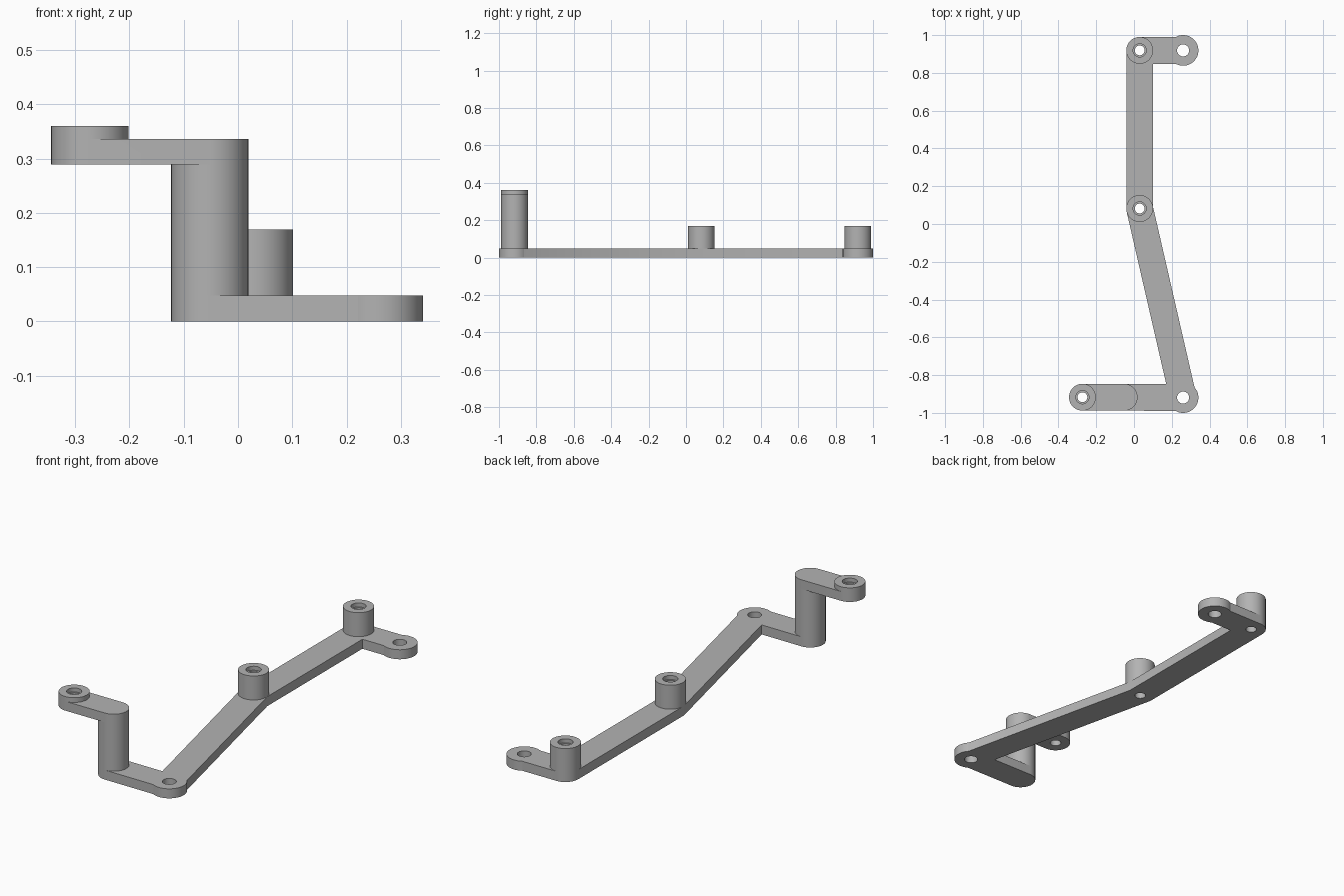
import bpy
import bmesh
import math
from mathutils import Vector
from mathutils.geometry import convex_hull_2d

cube = bpy.data.objects.get("Cube")
if cube:
    bpy.data.objects.remove(cube, do_unlink=True)

grey = bpy.data.materials.new("plain grey")
grey.use_nodes = True
COLOUR = (0.45, 0.45, 0.45, 1)
grey.diffuse_color = COLOUR
grey.node_tree.nodes["Principled BSDF"].inputs["Base Color"].default_value = COLOUR

# Main dimensions
R = 0.071          # arms, bosses and riser
EYE_R = 0.081      # eyelets
PLATE = 0.048      # plate thickness
BOSS_TOP = 0.169
ARM_LOW, ARM_TOP, COLLAR_TOP = 0.289, 0.336, 0.36

# Joint positions
back = Vector((0.03, 0.919))
middle = Vector((0.03, 0.082))
back_eye = Vector((0.26, 0.919))
front_eye = Vector((0.26, -0.919))
riser = Vector((-0.052, -0.917))
collar = Vector((-0.273, -0.917))


def slot(name, a, b, radius, z0, z1, sides=64):
    """Round-ended bar from a to b; a plain cylinder when a equals b."""
    points = []
    for centre in ([a] if a == b else [a, b]):
        for i in range(sides):
            t = 2 * math.pi * i / sides
            points.append(centre + radius * Vector((math.cos(t), math.sin(t))))
    ring = [points[i] for i in convex_hull_2d(points)]
    bm = bmesh.new()
    face = bm.faces.new([bm.verts.new((p.x, p.y, z0)) for p in ring])
    side = bmesh.ops.extrude_face_region(bm, geom=[face])["geom"]
    top = [v for v in side if isinstance(v, bmesh.types.BMVert)]
    bmesh.ops.translate(bm, verts=top, vec=(0, 0, z1 - z0))
    bmesh.ops.recalc_face_normals(bm, faces=bm.faces)
    mesh = bpy.data.meshes.new(name)
    bm.to_mesh(mesh)
    bm.free()
    mesh.materials.append(grey)
    obj = bpy.data.objects.new(name, mesh)
    bpy.context.collection.objects.link(obj)
    return obj


def combine(target, operation, tools):
    """Apply boolean operations and remove the tools."""
    for tool in tools:
        mod = target.modifiers.new("Boolean", "BOOLEAN")
        mod.operation = operation
        mod.solver = "EXACT"
        mod.object = tool
    graph = bpy.context.evaluated_depsgraph_get()
    mesh = bpy.data.meshes.new_from_object(target.evaluated_get(graph))
    target.modifiers.clear()
    target.data = mesh
    for tool in tools:
        bpy.data.objects.remove(tool, do_unlink=True)


def drill(target, centre, radius, z0, z1):
    combine(target, "DIFFERENCE", [slot("drill", centre, centre, radius, z0, z1)])


# Flat base link with two eyelets
base = slot("base_link", back, middle, R, 0, PLATE)
combine(base, "UNION", [
    slot("diagonal", middle, front_eye, R, 0, PLATE),
    slot("back_tab", back, back_eye, R, 0, PLATE),
    slot("front_tab", front_eye, riser, R, 0, PLATE),
    slot("back_eyelet", back_eye, back_eye, EYE_R, 0, PLATE),
    slot("front_eyelet", front_eye, front_eye, EYE_R, 0, PLATE),
])
for spot, radius in ((back_eye, 0.032), (front_eye, 0.032), (back, 0.026), (middle, 0.026)):
    drill(base, spot, radius, -0.1, 0.1)

# Screw bosses with a shallow counterbore
parts = [base]
for name, spot in (("back_boss", back), ("middle_boss", middle)):
    boss = slot(name, spot, spot, R, PLATE, BOSS_TOP)
    drill(boss, spot, 0.026, 0, 1)
    drill(boss, spot, 0.035, BOSS_TOP - 0.02, 1)
    parts.append(boss)

# Riser and raised arm with its collar
parts.append(slot("riser_post", riser, riser, R, PLATE, ARM_LOW))
arm = slot("upper_arm", riser, collar, R, ARM_LOW, ARM_TOP)
combine(arm, "UNION", [slot("collar", collar, collar, R, ARM_LOW, COLLAR_TOP)])
drill(arm, collar, 0.026, 0.2, 1)
drill(arm, collar, 0.035, COLLAR_TOP - 0.02, 1)
parts.append(arm)

# Smooth round walls, sharp rims
bpy.ops.object.select_all(action="DESELECT")
for part in parts:
    part.select_set(True)
bpy.context.view_layer.objects.active = base
bpy.ops.object.shade_smooth_by_angle(angle=math.radians(30))
